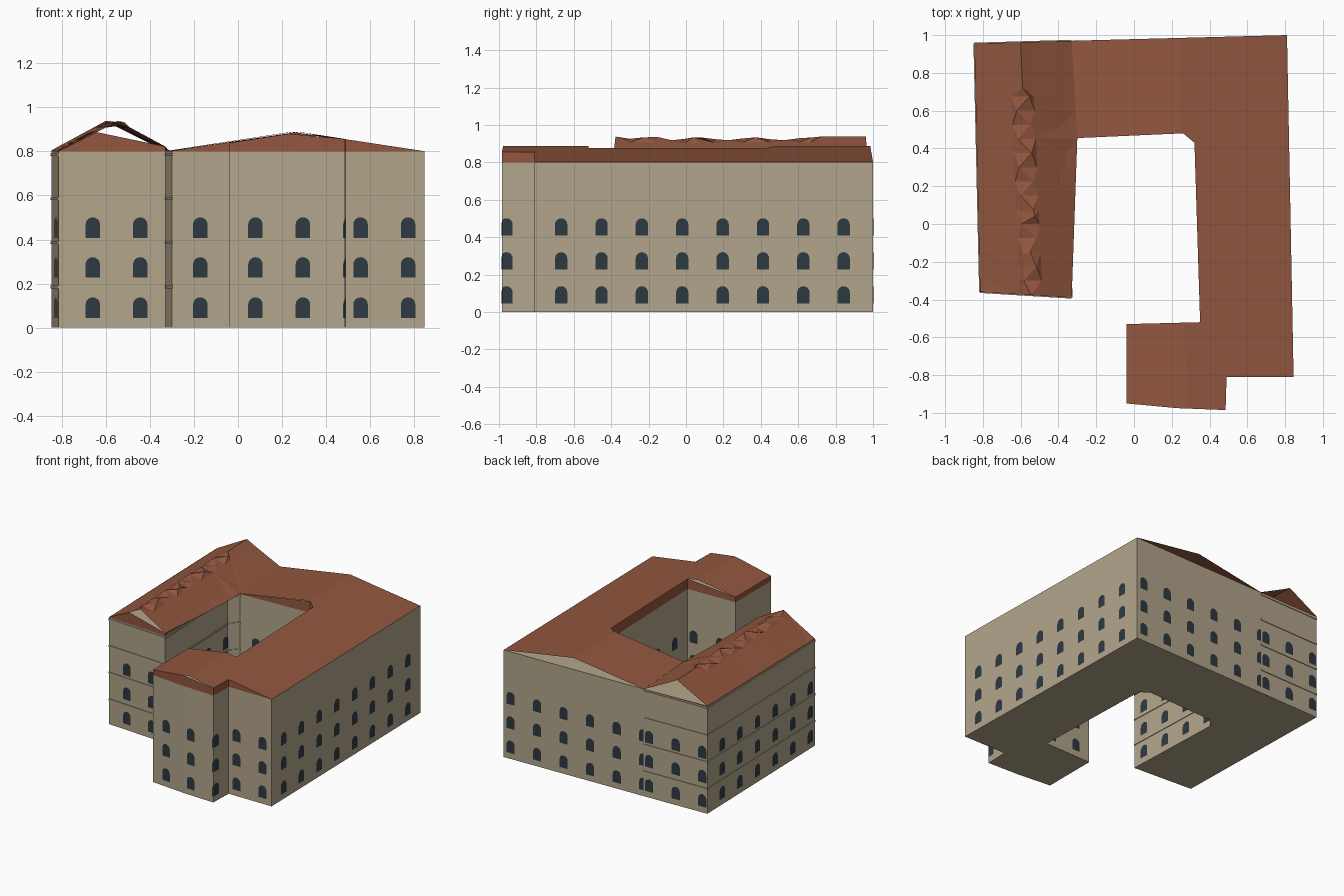
import bpy, bmesh, math
from mathutils import Vector

if "Cube" in bpy.data.objects:
    bpy.data.objects.remove(bpy.data.objects["Cube"])

EAVE = 0.8
STEP = 0.2158


def material(name, rgb):
    m = bpy.data.materials.new(name)
    m.diffuse_color = (*rgb, 1)
    m.use_nodes = True
    m.node_tree.nodes["Principled BSDF"].inputs["Base Color"].default_value = m.diffuse_color
    return m


WALL = material("stone", (0.45, 0.38, 0.26))
ROOF = material("tile", (0.29, 0.095, 0.05))
GLASS = material("window_dark", (0.026, 0.042, 0.053))


def add_object(name, bm, mat):
    me = bpy.data.meshes.new(name)
    bm.to_mesh(me)
    bm.free()
    me.materials.append(mat)
    ob = bpy.data.objects.new(name, me)
    bpy.context.collection.objects.link(ob)
    return ob


def prism(name, poly, z0, z1, mat):
    bm = bmesh.new()
    f = bm.faces.new([bm.verts.new((x, y, z0)) for x, y in poly])
    ext = bmesh.ops.extrude_face_region(bm, geom=[f], use_keep_orig=True)
    for v in ext["geom"]:
        if isinstance(v, bmesh.types.BMVert):
            v.co.z = z1
    bmesh.ops.recalc_face_normals(bm, faces=bm.faces)
    return add_object(name, bm, mat)


def edges(poly, skip):
    # yields start point, direction, outward normal, length, distance walked
    walked = 0
    for i, a in enumerate(poly):
        a, b = Vector(a), Vector(poly[(i + 1) % len(poly)])
        d = b - a
        length = d.length
        d.normalize()
        if i != skip:
            yield a, d, Vector((d.y, -d.x)), length, walked
        walked += length


def windows(name, poly, phase, skip):
    # arched panes spaced evenly along the walls, wrapping round corners
    arch = [(-0.033, 0), (0.033, 0)] + [
        (0.033 * math.cos(math.pi * i / 8), 0.06 + 0.033 * math.sin(math.pi * i / 8))
        for i in range(9)]
    bm = bmesh.new()
    for a, d, n, length, walked in edges(poly, skip):
        k = 0
        while phase + k * STEP < walked + length + 0.033:
            c = phase + k * STEP - walked
            k += 1
            if min(c + 0.033, length) - max(c - 0.033, 0) < 0.004:
                continue
            for base in (0.045, 0.227, 0.408):
                vs = []
                for u, h in arch:
                    p = a + d * min(max(c + u, 0), length) + n * 0.003
                    vs.append(bm.verts.new((p.x, p.y, base + h)))
                bm.faces.new(vs)
    bmesh.ops.remove_doubles(bm, verts=bm.verts, dist=1e-5)
    add_object(name, bm, GLASS)


def ledges(name, poly, skip):
    # thin string courses between the storeys
    bm = bmesh.new()
    for a, d, n, length, _ in edges(poly, skip):
        b = a + d * length
        for z in (0.185, 0.385, 0.585, 0.785):
            p, q = a + n * 0.005, b + n * 0.005
            ring = [[bm.verts.new((v.x, v.y, z + h)) for v in (a, b, q, p)]
                    for h in (-0.006, 0.006)]
            lo, hi = ring
            bm.faces.new(lo[::-1])
            bm.faces.new(hi)
            for i in range(4):
                j = (i + 1) % 4
                bm.faces.new((lo[i], lo[j], hi[j], hi[i]))
    bmesh.ops.recalc_face_normals(bm, faces=bm.faces)
    add_object(name, bm, WALL)


def roof(name, poly, r0, r1, top, slope, ragged=False):
    # footprint cut along the ridge and lifted; upstands join only the corners,
    # so the gable tips stay open
    r0, r1 = Vector(r0), Vector(r1)
    t = (r1 - r0).normalized()
    n = Vector((t.y, -t.x))

    def dist(x, y):
        return (Vector((x, y)) - r0).dot(n)

    def height(x, y):
        return max(EAVE + 0.001, top - slope * abs(dist(x, y)))

    bm = bmesh.new()
    f = bm.faces.new([bm.verts.new((x, y, 0)) for x, y in poly])
    bmesh.ops.triangulate(bm, faces=[f])

    def cut(co, no):
        bmesh.ops.bisect_plane(bm, geom=bm.verts[:] + bm.edges[:] + bm.faces[:],
                               dist=1e-5, plane_co=co, plane_no=no)

    cut((r0.x, r0.y, 0), (n.x, n.y, 0))
    if ragged:
        for s in (-0.06, 0.06):
            p = r0 + n * s
            cut((p.x, p.y, 0), (n.x, n.y, 0))
        for i in range(14):
            cut((0, -0.3 + i * 0.075, 0), (0, 1, 0))
    for v in bm.verts:
        x, y = v.co.x, v.co.y
        v.co.z = height(x, y)
        if ragged and abs(dist(x, y)) < 1e-3 and -0.35 < y < 0.7:
            k = round((y + 0.3) / 0.075)
            v.co.x += 0.035 if k % 2 else -0.035
            v.co.z += -0.012 + 0.008 * math.sin(k * 1.6)
    bmesh.ops.triangulate(bm, faces=bm.faces[:])
    bmesh.ops.recalc_face_normals(bm, faces=bm.faces)
    if sum(fc.normal.z for fc in bm.faces) < 0:
        bmesh.ops.reverse_faces(bm, faces=bm.faces)
    for i, a in enumerate(poly):
        b = poly[(i + 1) % len(poly)]
        bm.faces.new([bm.verts.new(c) for c in (
            (*a, EAVE), (*b, EAVE), (*b, height(*b)), (*a, height(*a)))])
    add_object(name, bm, ROOF)


# footprints, counter-clockwise
main = [(-0.04, -0.95), (0.23, -0.975), (0.485, -0.985), (0.49, -0.81),
        (0.845, -0.81), (0.81, 1.0), (-0.33, 0.97), (-0.30, 0.455),
        (0.26, 0.48), (0.32, 0.43), (0.35, -0.52), (-0.04, -0.53)]
wing = [(-0.33, 0.97), (-0.845, 0.955), (-0.815, -0.36), (-0.64, -0.371),
        (-0.33, -0.39), (-0.36, 0.39), (-0.30, 0.455)]

# main building
prism("main_walls", main, 0, EAVE, WALL)
windows("main_windows", main, 0.12, 6)
roof("main_roof", main, (0.24, 0.98), (0.28, -0.98), 0.888, 0.155)

# left wing
prism("wing_walls", wing, 0, EAVE, WALL)
windows("wing_windows", wing, 0.045, 6)
ledges("wing_ledges", wing, 6)
roof("wing_roof", wing, (-0.60, 0.96), (-0.545, -0.38), 0.938, 0.54, True)
